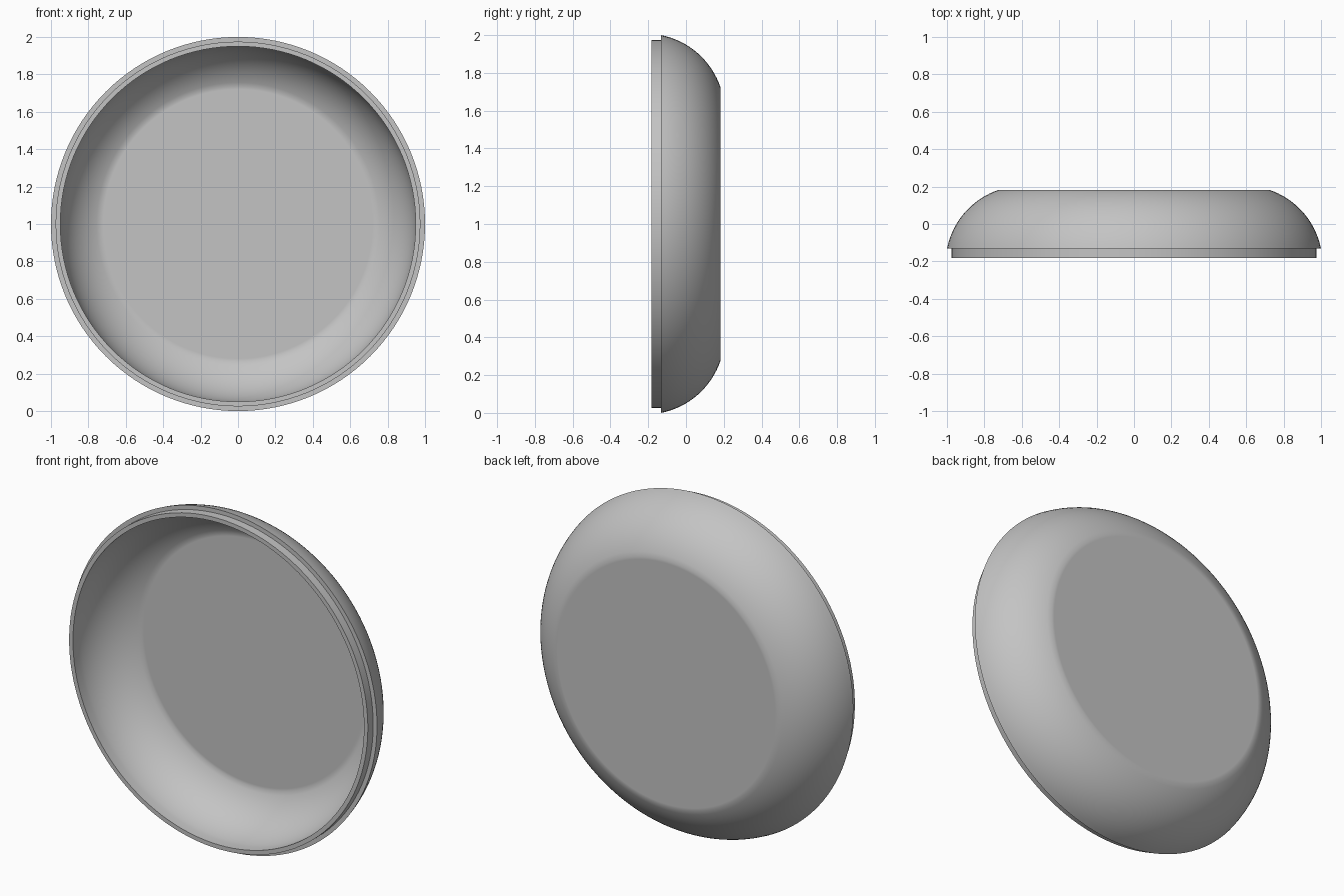
import bpy, bmesh, math
from mathutils import Matrix, Vector

cube = bpy.data.objects.get("Cube")
if cube:
    bpy.data.objects.remove(cube, do_unlink=True)

# Plain grey material
grey = bpy.data.materials.new("plain grey")
grey.use_nodes = True
colour = (0.55, 0.55, 0.55, 1)
grey.diffuse_color = colour
grey.node_tree.nodes["Principled BSDF"].inputs["Base Color"].default_value = colour

SEGMENTS = 128
FRONT, STEP, FLOOR, BACK = -0.182, -0.132, 0.15, 0.182


def arc(start, end, bulge, steps=16):
    """Points on a circular arc; bulge is the angle it turns through."""
    a, b = Vector(start), Vector(end)
    chord = b - a
    side = Vector((-chord.y, chord.x)).normalized()
    centre = (a + b) / 2 + side * chord.length / 2 / math.tan(bulge / 2)
    spoke = a - centre
    return [centre + Matrix.Rotation(bulge * i / steps, 2) @ spoke
            for i in range(steps + 1)]


# Profile as (radius, depth): inner floor, inner wall, stepped lip, outer wall, back
outer = arc((1.0, STEP), (0.725, BACK), math.radians(60))
inner = arc((0.95, STEP), (0.735, FLOOR), math.radians(63))
profile = [(0, FLOOR), (0.72, FLOOR)] + inner[::-1]
profile += [(0.95, FRONT), (0.975, FRONT), (0.975, STEP)]
profile += outer + [(0.71, BACK), (0, BACK)]

# Spin the profile around the depth axis
bm = bmesh.new()
verts = [bm.verts.new((r, y, 1)) for r, y in profile]
edges = [bm.edges.new(pair) for pair in zip(verts, verts[1:])]
bmesh.ops.spin(bm, geom=verts + edges, cent=(0, 0, 1), axis=(0, 1, 0),
               angle=math.tau, steps=SEGMENTS)
bmesh.ops.remove_doubles(bm, verts=bm.verts, dist=0.0005)
bmesh.ops.recalc_face_normals(bm, faces=bm.faces)

mesh = bpy.data.meshes.new("round_cover")
bm.to_mesh(mesh)
bm.free()
mesh.materials.append(grey)
cover = bpy.data.objects.new("round_cover", mesh)
bpy.context.collection.objects.link(cover)

# Smooth walls with a crisp lip
bpy.context.view_layer.objects.active = cover
cover.select_set(True)
bpy.ops.object.shade_smooth_by_angle(angle=math.radians(30))
